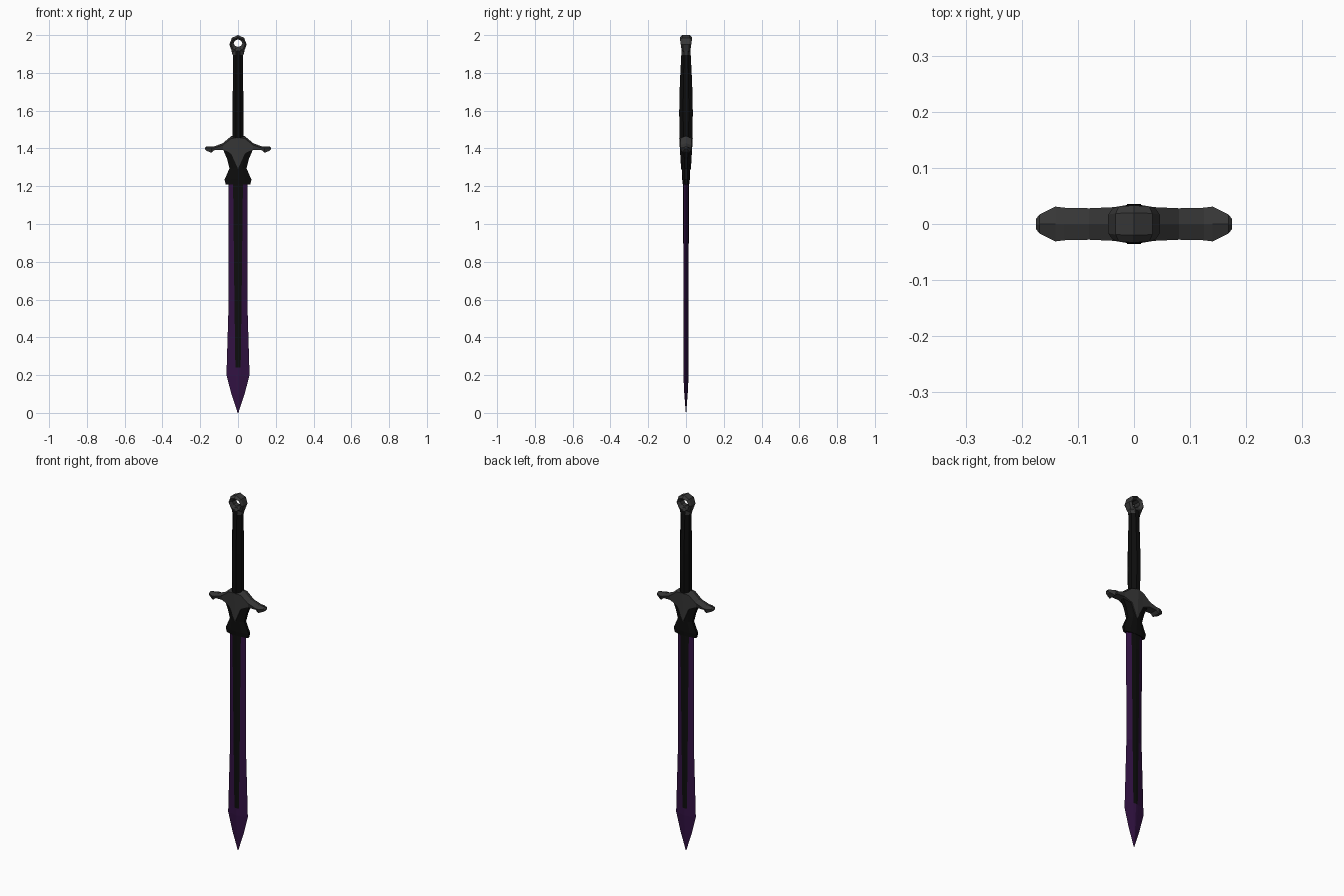
import bpy, bmesh, math

if "Cube" in bpy.data.objects:
    bpy.data.objects.remove(bpy.data.objects["Cube"])


def material(name, r, g, b):
    m = bpy.data.materials.new(name)
    m.diffuse_color = (r, g, b, 1)
    m.use_nodes = True
    m.node_tree.nodes["Principled BSDF"].inputs["Base Color"].default_value = m.diffuse_color
    return m


GREY = material("dark grey metal", 0.038, 0.038, 0.038)
BLACK = material("black", 0.004, 0.004, 0.004)
PURPLE = material("deep purple", 0.032, 0.006, 0.056)


def loft(name, rings, mats, closed=False, rule=None):
    """Join equal-length rings of points with flat faces, capping open ends."""
    bm = bmesh.new()
    loops = [[bm.verts.new(p) for p in ring] for ring in rings]
    n = len(loops[0])
    last = len(loops) if closed else len(loops) - 1
    for i in range(last):
        a, b = loops[i], loops[(i + 1) % len(loops)]
        for j in range(n):
            k = (j + 1) % n
            bm.faces.new((a[j], a[k], b[k], b[j]))
    if not closed:
        bm.faces.new(loops[0])
        bm.faces.new(loops[-1])
    bmesh.ops.remove_doubles(bm, verts=bm.verts, dist=1e-5)
    bmesh.ops.recalc_face_normals(bm, faces=bm.faces)
    if rule:
        for f in bm.faces:
            f.material_index = rule(f.calc_center_median())
    me = bpy.data.meshes.new(name)
    bm.to_mesh(me)
    bm.free()
    for m in mats:
        me.materials.append(m)
    ob = bpy.data.objects.new(name, me)
    bpy.context.collection.objects.link(ob)
    return ob


# Blade: bevelled edges, dark central strip with a slight ridge
def blade_ring(z, w, f, t):
    return [(w, 0, z), (f, t * .85, z), (0, t, z), (-f, t * .85, z),
            (-w, 0, z), (-f, -t * .85, z), (0, -t, z), (f, -t * .85, z)]


blade = [(1.25, .05, .028, .015), (1.13, .051, .025, .015), (.60, .049, .019, .014),
         (.24, .060, .014, .014), (.20, .061, .013, .014), (.10, .035, .007, .009),
         (0.005, .002, .0005, .001)]
# strip faces are the ones lying near the centre line, above the point
loft("blade", [blade_ring(*s) for s in blade], [PURPLE, BLACK],
     rule=lambda c: 1 if abs(c.x) < .016 and c.z > .24 and abs(c.y) > .009 else 0)


# Blade collar: waisted black socket under the guard
def collar_ring(z, w, t):
    return [(w, t * .35, z), (w * .5, t * .85, z), (0, t, z), (-w * .5, t * .85, z),
            (-w, t * .35, z), (-w, -t * .35, z), (-w * .5, -t * .85, z), (0, -t, z),
            (w * .5, -t * .85, z), (w, -t * .35, z)]


collar = [(1.42, .085, .028), (1.385, .075, .028), (1.345, .058, .026), (1.295, .045, .023),
          (1.235, .071, .020), (1.21, .065, .017)]
loft("blade_collar", [collar_ring(*s) for s in collar], [BLACK])


# Crossguard: ridged arms with a pointed centre, lofted along x
def guard_ring(x, zt, zb, yt, yb, drop):
    return [(x, 0, zt), (x, yt, zt - drop), (x, yb, zb),
            (x, 0, zb), (x, -yb, zb), (x, -yt, zt - drop)]


half = [(.036, 1.465, 1.372, .030, .029, .012), (.08, 1.428, 1.392, .028, .024, .010),
        (.125, 1.411, 1.391, .029, .022, .008), (.140, 1.411, 1.377, .031, .022, .009),
        (.168, 1.410, 1.388, .017, .013, .008), (.175, 1.402, 1.396, .009, .008, .003)]
guard = [(-s[0],) + s[1:] for s in reversed(half)]
guard += [(0, 1.468, 1.292, .036, .026, .012)] + half
loft("crossguard", [guard_ring(*s) for s in guard], [GREY])


# Grip: eight-sided, swelling front to back near the guard
def grip_ring(z, rx, ry):
    c = math.cos(math.pi / 8)
    return [(rx * math.cos(a) / c, ry * math.sin(a) / c, z)
            for a in (math.pi / 8 + i * math.pi / 4 for i in range(8))]


grip = [(1.45, .028, .033), (1.58, .028, .036), (1.68, .028, .035),
        (1.80, .027, .030), (1.915, .025, .024)]
loft("grip", [grip_ring(*s) for s in grip], [BLACK])

# Pommel: faceted ring, thicker at the top
pommel = []
for i in range(8):
    a = i * math.pi / 4
    ca, sa = math.cos(a), math.sin(a)
    t = .028 + .005 * sa

    def at(rx, rz, zc, y):
        return (rx * ca, y, zc + rz * sa)

    pommel.append([at(.046, .050, 1.95, t * .6), at(.038, .036, 1.952, t),
                   at(.023, .020, 1.957, t * .6), at(.023, .020, 1.957, -t * .6),
                   at(.038, .036, 1.952, -t), at(.046, .050, 1.95, -t * .6)])
loft("pommel_ring", pommel, [GREY], closed=True)

# Neck joining the grip and the pommel
loft("pommel_neck", [grip_ring(1.895, .029, .025), grip_ring(1.915, .034, .023),
                     grip_ring(1.932, .026, .020)], [GREY])

# Lowest blade point reaches the ground
for v in bpy.data.objects["blade"].data.vertices:
    if v.co.z < .01:
        v.co.z = 0
